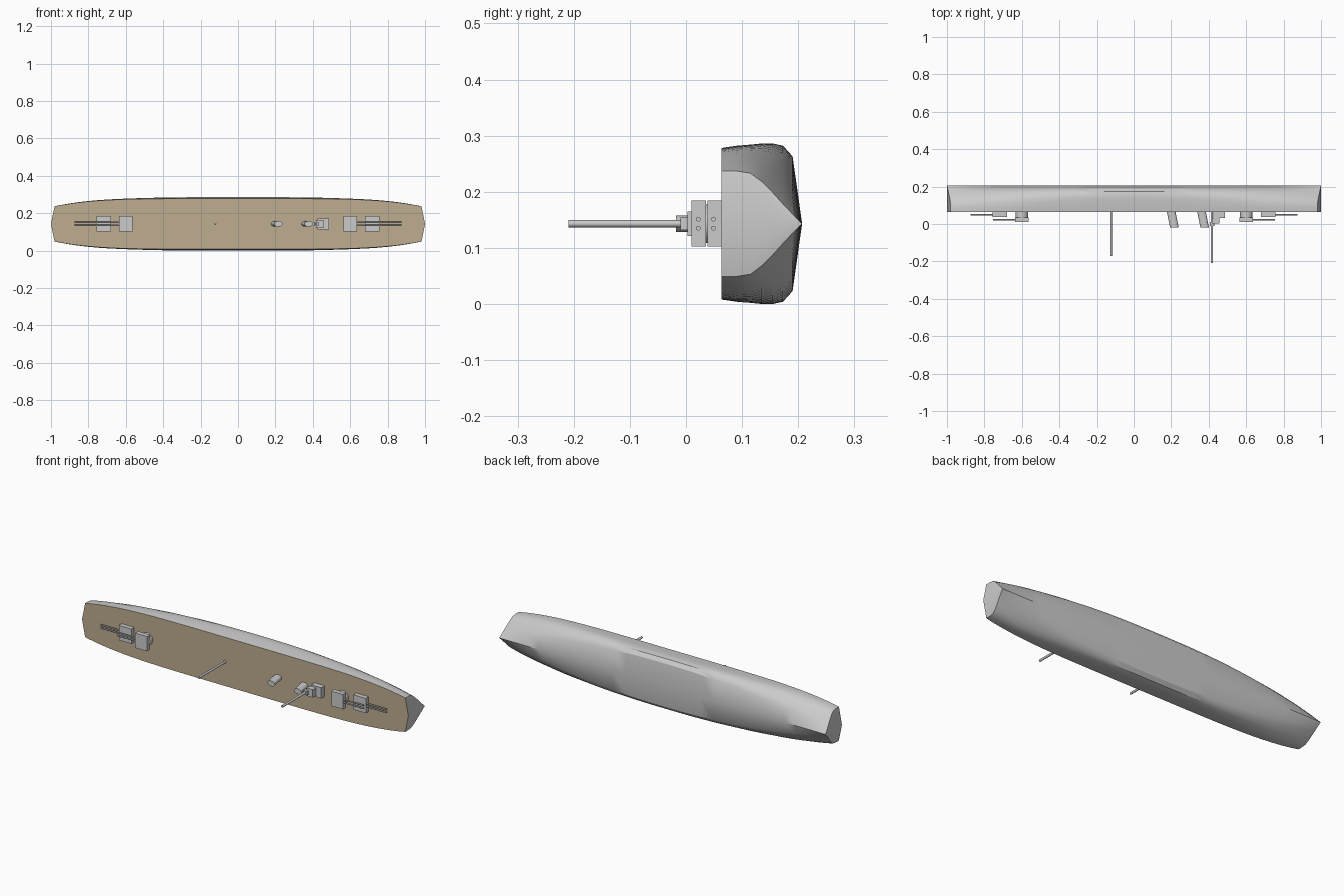
import bpy, bmesh, math
from mathutils import Vector

if "Cube" in bpy.data.objects:
    bpy.data.objects.remove(bpy.data.objects["Cube"])

ZC = 0.143      # centreline height
DECK = 0.063    # deck plane; the ship's "up" is -y


def mesh_object(name, verts, faces, smooth=None):
    me = bpy.data.meshes.new(name)
    me.from_pydata(verts, [], faces)
    bm = bmesh.new()
    bm.from_mesh(me)
    bmesh.ops.remove_doubles(bm, verts=bm.verts, dist=1e-5)
    bmesh.ops.recalc_face_normals(bm, faces=bm.faces)
    bm.to_mesh(me)
    bm.free()
    ob = bpy.data.objects.new(name, me)
    bpy.context.collection.objects.link(ob)
    if smooth:
        bpy.ops.object.select_all(action='DESELECT')
        ob.select_set(True)
        bpy.context.view_layer.objects.active = ob
        bpy.ops.object.shade_smooth_by_angle(angle=math.radians(smooth))
    return ob


def box(name, x0, x1, y0, y1, half):
    v = [(x, y, ZC + s * half) for x in (x0, x1) for y in (y0, y1) for s in (-1, 1)]
    f = [(0, 1, 3, 2), (4, 6, 7, 5), (0, 4, 5, 1), (2, 3, 7, 6), (0, 2, 6, 4), (1, 5, 7, 3)]
    return mesh_object(name, v, f)


def tube(name, a, b, ru, rz, n=16):
    # elliptical cylinder: ru across, rz along z, ends kept level with x or y
    a, b = Vector(a), Vector(b)
    d = b - a
    u = Vector((0, 1, 0)) if abs(d.x) > abs(d.y) else Vector((1, 0, 0))
    v = []
    for p in (a, b):
        for i in range(n):
            t = 2 * math.pi * i / n
            v.append(p + u * ru * math.cos(t) + Vector((0, 0, rz * math.sin(t))))
    f = [(i, (i + 1) % n, n + (i + 1) % n, n + i) for i in range(n)]
    f += [tuple(range(n)), tuple(range(n, 2 * n))]
    return mesh_object(name, v, f, 40)


# Hull: (y, midship half-width, end half-width, taper power) from deck to keel
LEVELS = [(DECK, .135, .094, 5), (.09, .139, .094, 5), (.115, .141, .09, 4.5),
          (.135, .143, .075, 4), (.155, .143, .055, 3.2), (.173, .139, .035, 2.6),
          (.19, .12, .017, 2.2), (.207, 0, 0, 1)]
N = 40
half = len(LEVELS) - 1
ring = 2 * half + 1


def section(s):
    t = abs(s)
    pts = [(s * (1 - .2 * w), y, w)
           for y, w in ((y, m + (e - m) * t ** p) for y, m, e, p in LEVELS)]
    left = [(x, y, ZC - w) for x, y, w in pts]
    right = [(x, y, ZC + w) for x, y, w in reversed(pts[:-1])]
    return left + right


verts = []
for i in range(N + 1):
    verts += section(-math.cos(math.pi * i / N))
faces = []
for i in range(N):
    for j in range(ring - 1):
        a = i * ring + j
        faces.append((a, a + 1, a + ring + 1, a + ring))

# Wedge-shaped end plates meeting at the stem line
deck_tips = []
for base, sx in ((0, -1), (N * ring, 1)):
    c = len(verts)
    deck_tips.append(Vector((sx, DECK, ZC)))
    verts += [(sx, y, ZC) for y, *_ in LEVELS]
    for j in range(half):
        faces.append((base + j, base + j + 1, c + j + 1, c + j))
        k = base + ring - 1 - j
        faces.append((k, k - 1, c + j + 1, c + j))
# last quads touch the keel, where vertices merge
faces_clean = []
for f in faces:
    seen = []
    for i in f:
        if not any((Vector(verts[i]) - Vector(verts[k])).length < 1e-5 for k in seen):
            seen.append(i)
    faces_clean.append(tuple(seen))
mesh_object("hull", verts, faces_clean, 30)

# Planked deck
outline = [verts[i * ring] for i in range(N + 1)] + [deck_tips[1]]
outline += [verts[i * ring + ring - 1] for i in range(N, -1, -1)] + [deck_tips[0]]
deck = mesh_object("deck", outline, [tuple(range(len(outline)))])
if deck.data.polygons[0].normal.y > 0:
    deck.data.flip_normals()
mat = bpy.data.materials.new("deck_tan")
mat.diffuse_color = (.52, .42, .28, 1)
mat.use_nodes = True
mat.node_tree.nodes["Principled BSDF"].inputs["Base Color"].default_value = mat.diffuse_color
deck.data.materials.append(mat)

# Turrets: low outer and raised inner pair at each end, twin guns facing outward
for s, end in ((-1, "aft"), (1, "fore")):
    for kind, x0, x1, y0, y1, tip, gy in (("outer", .68, .757, .038, DECK, .875, .049),
                                          ("inner", .565, .637, .01, .036, .755, .022)):
        a, b = sorted((s * x0, s * x1))
        box(f"{end}_{kind}_turret", a, b, y0, y1, .041)
        for g in (-1, 1):
            z = ZC + g * .008
            tube(f"{end}_{kind}_gun", (s * (x1 - .005), gy, z), (s * tip, gy, z), .0042, .0042, 10)
    tube(f"{end}_barbette", (s * .6, .034, ZC), (s * .6, DECK + .001, ZC), .034, .034, 24)

# Raked funnels
for x in (.2, .362):
    tube("funnel", (x, DECK + .001, ZC), (x + .016, -.018, ZC), .023, .015, 20)

# Bridge tiers and masts
box("bridge_lower", .425, .487, .033, DECK, .03)
box("bridge_upper", .418, .456, .003, .033, .022)
box("mast_platform", .406, .43, -.01, .012, .011)
tube("fore_mast", (.417, DECK, ZC), (.417, -.209, ZC), .0065, .0065, 12)
tube("main_mast", (-.122, DECK, ZC), (-.122, -.17, ZC), .006, .006, 12)
